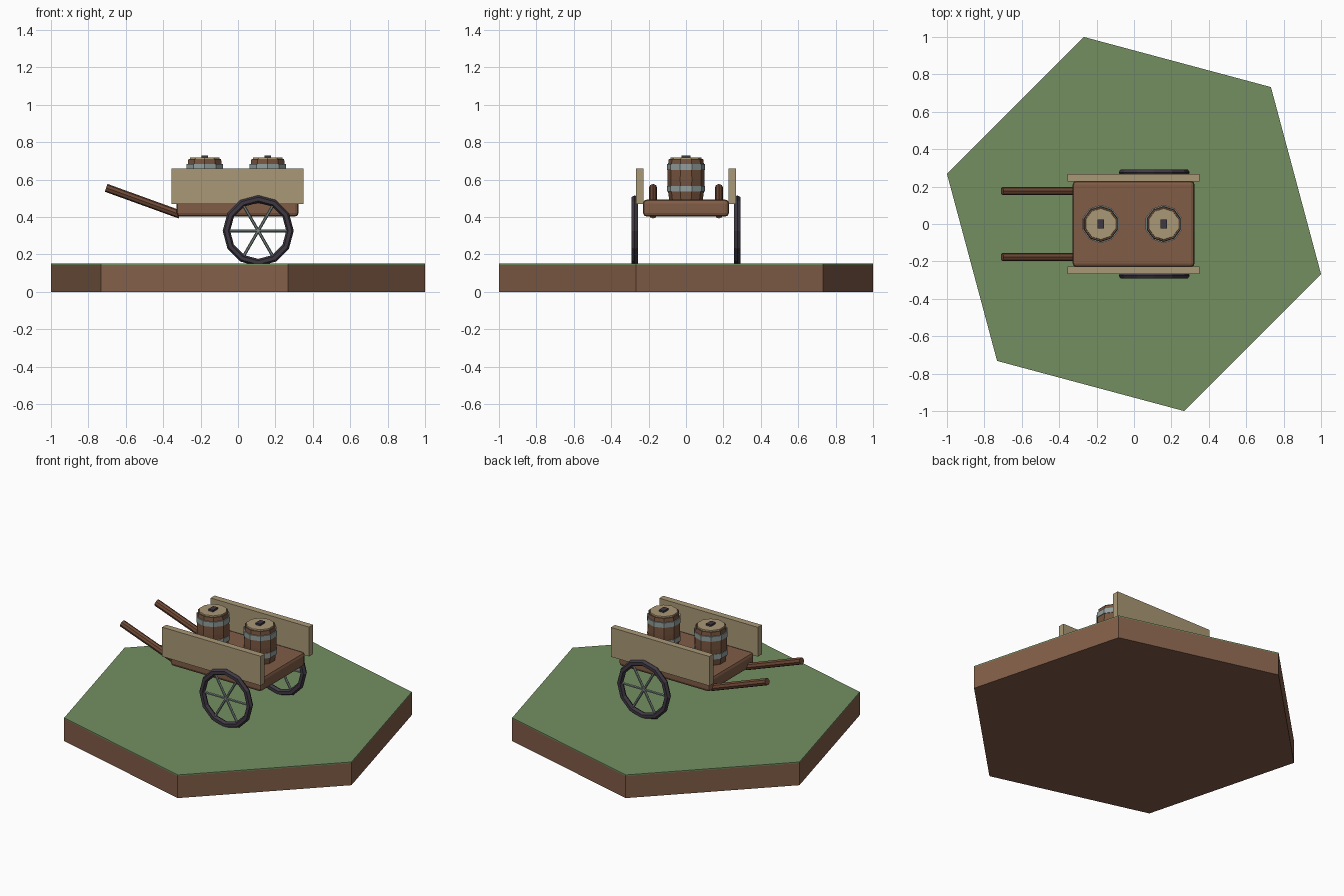
import bpy, bmesh, math
from mathutils import Vector

if "Cube" in bpy.data.objects:
    bpy.data.objects.remove(bpy.data.objects["Cube"])


def material(name, r, g, b):
    m = bpy.data.materials.new(name)
    lin = [(c / 255 / 12.92 if c < 10 else ((c / 255 + 0.055) / 1.055) ** 2.4) for c in (r, g, b)]
    m.diffuse_color = (*lin, 1)
    m.use_nodes = True
    m.node_tree.nodes["Principled BSDF"].inputs["Base Color"].default_value = m.diffuse_color
    return m


GRASS = material("grass green", 116, 143, 97)
SOIL = material("soil brown", 130, 94, 72)
WOOD = material("bed wood", 128, 92, 70)
TAN = material("pale wood", 170, 152, 118)
DARKWOOD = material("handle wood", 112, 74, 54)
STAVE = material("barrel wood", 118, 84, 62)
IRON = material("band iron", 146, 158, 156)
SPOKE = material("spoke iron", 122, 134, 130)
RIM = material("dark rim", 62, 56, 66)


def finish(name, bm, mat):
    bmesh.ops.recalc_face_normals(bm, faces=bm.faces)
    me = bpy.data.meshes.new(name)
    bm.to_mesh(me)
    bm.free()
    me.materials.append(mat)
    ob = bpy.data.objects.new(name, me)
    bpy.context.collection.objects.link(ob)
    return ob


def box(name, lo, hi, mat, bevel=0):
    bm = bmesh.new()
    bmesh.ops.create_cube(bm, size=1)
    for v in bm.verts:
        v.co = [l + (c + 0.5) * (h - l) for l, h, c in zip(lo, hi, v.co)]
    if bevel:
        bmesh.ops.bevel(bm, geom=bm.edges[:], offset=bevel, segments=2, profile=0.5, affect='EDGES')
    return finish(name, bm, mat)


def lathe(name, profile, n, mat, centre=(0, 0), start=math.pi / 2):
    """Capped stack of n-sided rings given as (radius, z)."""
    bm = bmesh.new()
    rings = [[bm.verts.new((centre[0] + r * math.cos(start + math.tau * i / n),
                            centre[1] + r * math.sin(start + math.tau * i / n), z))
              for i in range(n)] for r, z in profile]
    for a, b in zip(rings, rings[1:]):
        for i in range(n):
            j = (i + 1) % n
            bm.faces.new((a[i], a[j], b[j], b[i]))
    bm.faces.new(rings[0])
    bm.faces.new(rings[-1])
    return finish(name, bm, mat)


def rod(name, p, q, radius, n, mat):
    p, q = Vector(p), Vector(q)
    ob = lathe(name, [(radius, 0), (radius, (q - p).length)], n, mat)
    ob.data.transform((q - p).to_track_quat('Z', 'Y').to_matrix().to_4x4())
    ob.location = p
    return ob


def wheel_rim(name, centre, major, minor, n, m, mat):
    bm = bmesh.new()
    vs = []
    for i in range(n):
        a = math.tau * i / n
        for k in range(m):
            b = math.tau * k / m
            r = major + minor * math.cos(b)
            vs.append(bm.verts.new((centre[0] + r * math.cos(a),
                                    centre[1] + minor * math.sin(b),
                                    centre[2] + r * math.sin(a))))
    for i in range(n):
        for k in range(m):
            i2, k2 = (i + 1) % n, (k + 1) % m
            bm.faces.new((vs[i * m + k], vs[i2 * m + k], vs[i2 * m + k2], vs[i * m + k2]))
    return finish(name, bm, mat)


# hexagonal ground tile
R = 1 / math.sin(math.radians(105))
lathe("soil_base", [(R, 0), (R, 0.143)], 6, SOIL, start=math.pi / 4)
lathe("grass_top", [(R, 0.143), (R, 0.15)], 6, GRASS, start=math.pi / 4)

# cart bed
box("cart_bed", (-0.328, -0.23, 0.402), (0.324, 0.23, 0.493), WOOD, 0.02)

# parts on both sides of the cart
for side, s in (("right", -1), ("left", 1)):
    y0, y1 = sorted((s * 0.227, s * 0.268))
    box(f"side_board_{side}", (-0.355, y0, 0.47), (0.35, y1, 0.66), TAN)
    rod(f"handle_{side}", (-0.31, s * 0.176, 0.413), (-0.705, s * 0.176, 0.556), 0.022, 8, DARKWOOD)
    cx, cy, cz = 0.108, s * 0.275, 0.326
    wheel_rim(f"wheel_rim_{side}", (cx, cy, cz), 0.17, 0.02, 12, 6, RIM)
    for k in range(3):
        a = k * math.pi / 3
        dx, dz = 0.165 * math.cos(a), 0.165 * math.sin(a)
        rod(f"spoke_{side}_{k + 1}", (cx - dx, cy, cz - dz), (cx + dx, cy, cz + dz), 0.008, 6, SPOKE)

# barrels with bands, lid and knob
for i, x in enumerate((-0.178, 0.159), 1):
    c = (x, 0)
    lathe(f"barrel_{i}", [(0.09, 0.493), (0.098, 0.55), (0.1, 0.6), (0.098, 0.665), (0.092, 0.709)],
          10, STAVE, c)
    for j, z in enumerate((0.535, 0.652), 1):
        lathe(f"barrel_{i}_band_{j}", [(0.102, z), (0.102, z + 0.032)], 10, IRON, c)
    lathe(f"barrel_{i}_lid", [(0.085, 0.705), (0.083, 0.717)], 10, TAN, c)
    box(f"barrel_{i}_knob", (x - 0.017, -0.025, 0.712), (x + 0.017, 0.025, 0.728), RIM)
